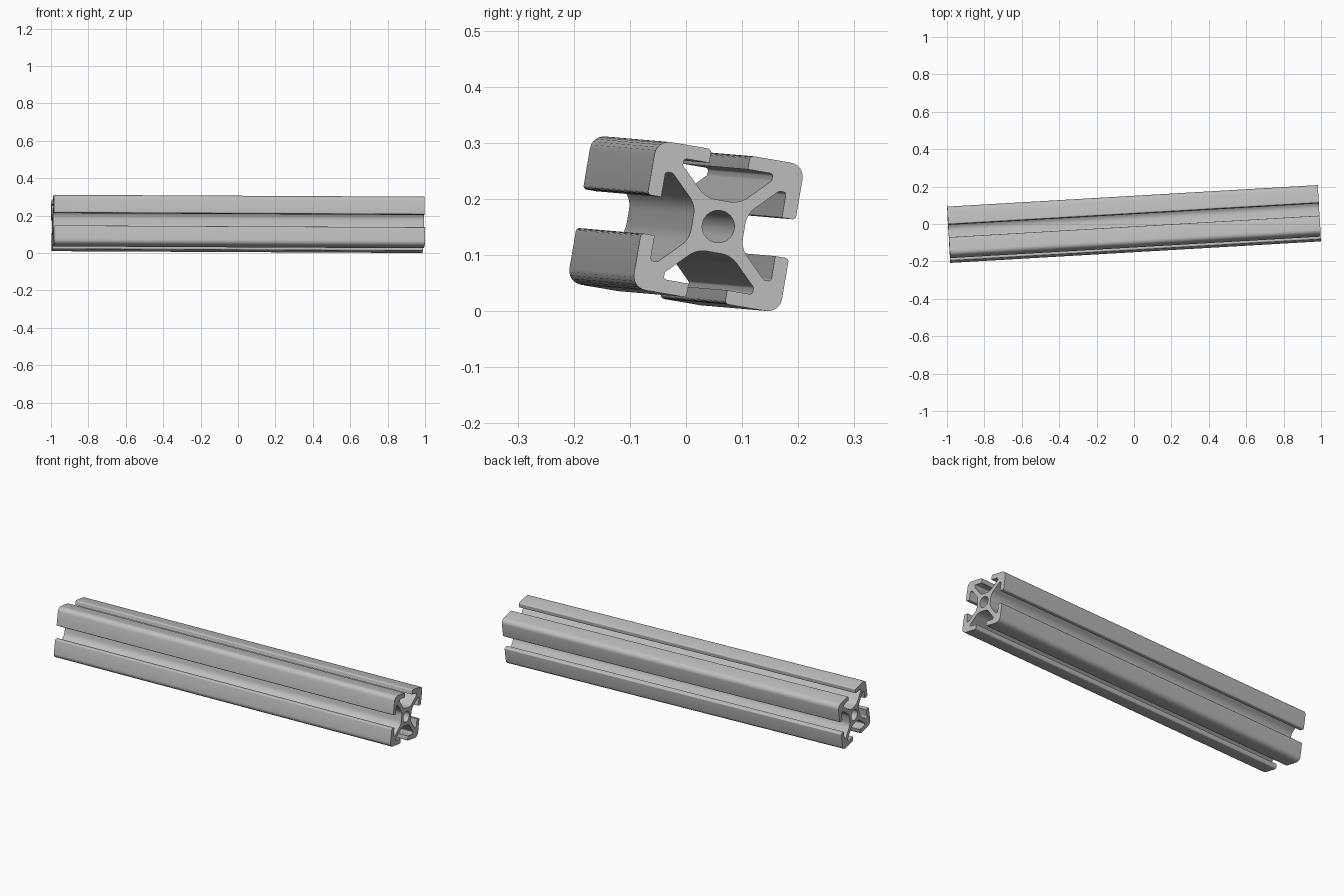
import bpy
import bmesh
from math import cos, sin, tan, pi, radians
from mathutils import Matrix, Vector

cube = bpy.data.objects.get("Cube")
if cube:
    bpy.data.objects.remove(cube, do_unlink=True)

UNIT = 0.0134      # profile is drawn 20 units wide
LENGTH = 1.985

aluminium = bpy.data.materials.new("aluminium_grey")
aluminium.use_nodes = True
grey = (0.52, 0.52, 0.52, 1)
aluminium.diffuse_color = grey
aluminium.node_tree.nodes["Principled BSDF"].inputs["Base Color"].default_value = grey


def fillet(corners, steps=6):
    """Round each (x, y, radius) corner of a closed outline."""
    out = []
    for i, (x, y, r) in enumerate(corners):
        p = Vector((x, y))
        if not r:
            out.append(p)
            continue
        a = (Vector(corners[i - 1][:2]) - p).normalized()
        b = (Vector(corners[(i + 1) % len(corners)][:2]) - p).normalized()
        half = a.angle(b) / 2
        centre = p + (a + b).normalized() * (r / sin(half))
        start = p + a * (r / tan(half)) - centre
        end = p + b * (r / tan(half)) - centre
        for s in range(steps + 1):
            spoke = start.normalized().slerp(end.normalized(), s / steps)
            out.append(centre + spoke.normalized() * r)
    return out


def add_loop(curve, points):
    spline = curve.splines.new('POLY')
    spline.points.add(len(points) - 1)
    for sp, p in zip(spline.points, points):
        sp.co = (p[0] * UNIT, p[1] * UNIT, 0, 1)
    spline.use_cyclic_u = True


# Half of one slot, from the floor out to the lip and the rounded outer corner
half_slot = [(3.5, 2.3, 3.2), (7.2, 6, 0.4), (8.15, 6, 0.4),
             (8.15, 2.6, 0), (10, 2.6, 0.5)]
slot = [(x, -y, r) for x, y, r in reversed(half_slot)] + half_slot + [(10, 10, 1.9)]

# Repeat the slot on all four sides
outline = []
for k in range(4):
    c, s = round(cos(k * pi / 2)), round(sin(k * pi / 2))
    outline += [(c * x - s * y, s * x + c * y, r) for x, y, r in slot]

# Extruded rail with centre bore
curve = bpy.data.curves.new("slotted_rail", 'CURVE')
curve.dimensions = '2D'
curve.fill_mode = 'BOTH'
curve.extrude = LENGTH / 2
add_loop(curve, fillet(outline))
add_loop(curve, [(2.15 * cos(i * pi / 20), 2.15 * sin(i * pi / 20)) for i in range(40)])
rail = bpy.data.objects.new("slotted_rail", curve)
bpy.context.collection.objects.link(rail)
bpy.ops.object.select_all(action='DESELECT')
rail.select_set(True)
bpy.context.view_layer.objects.active = rail
bpy.ops.object.convert(target='MESH')
rail = bpy.context.object

# Lay the rail along x, then roll, pitch and yaw it
lay = Matrix(((0, 0, 1), (1, 0, 0), (0, 1, 0))).to_4x4()
pose = (Matrix.Translation((0, 0, 0.156)) @ Matrix.Rotation(0.058, 4, 'Z')
        @ Matrix.Rotation(0.005, 4, 'Y') @ Matrix.Rotation(radians(-9.7), 4, 'X'))
bm = bmesh.new()
bm.from_mesh(rail.data)
bm.transform(pose @ lay)
bmesh.ops.remove_doubles(bm, verts=bm.verts, dist=0.00005)
bmesh.ops.recalc_face_normals(bm, faces=bm.faces)
bm.to_mesh(rail.data)
bm.free()

rail.data.materials.clear()
rail.data.materials.append(aluminium)
bpy.ops.object.shade_smooth_by_angle(angle=radians(30))
